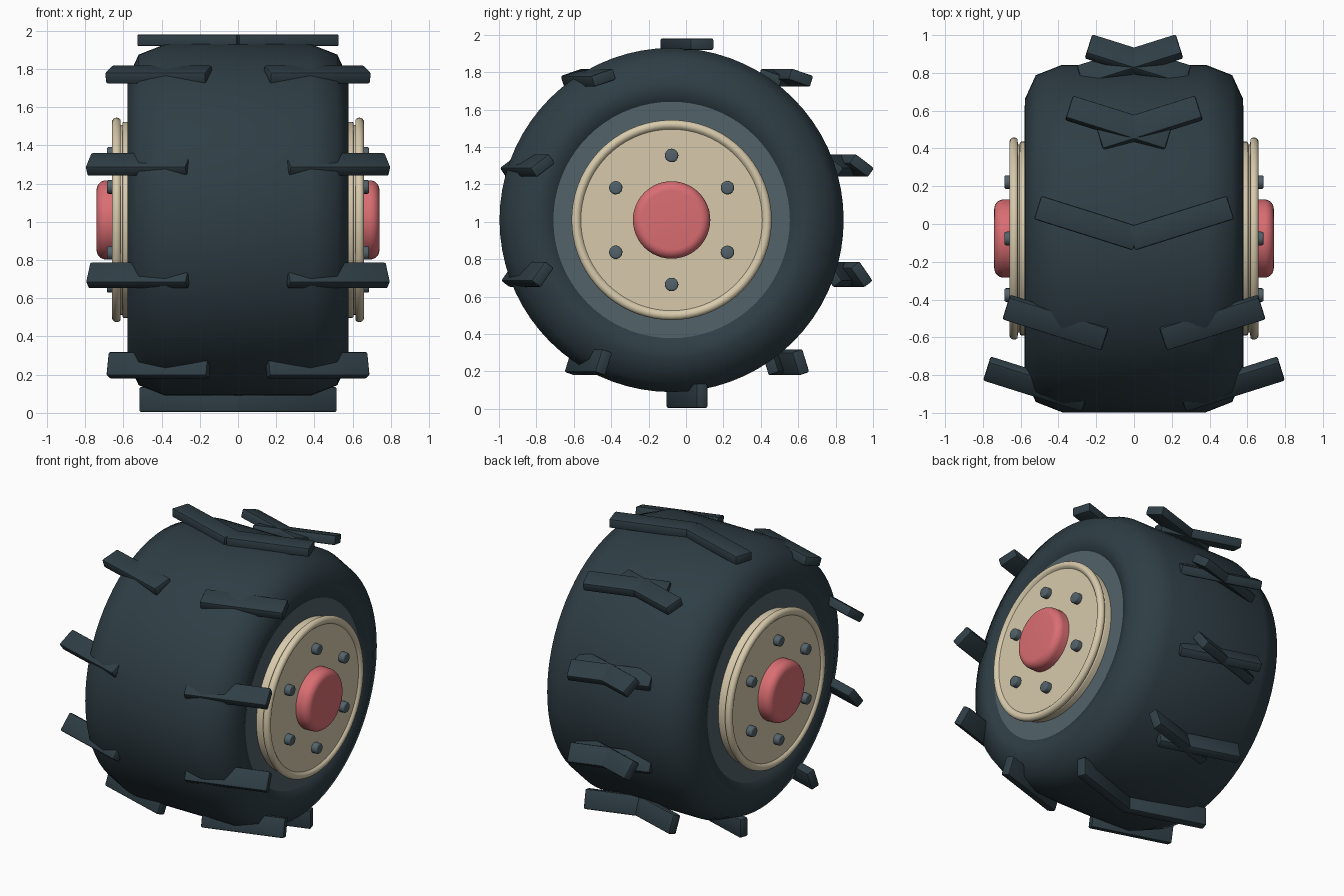
import bpy, bmesh, math
from mathutils import Matrix, Vector

cube = bpy.data.objects.get("Cube")
if cube:
    bpy.data.objects.remove(cube, do_unlink=True)

AXLE = Vector((0, -0.077, 1.01))   # centre of the wheel
STEPS = 72


def material(name, rgb):
    m = bpy.data.materials.new(name)
    m.use_nodes = True
    colour = (*rgb, 1)
    m.diffuse_color = colour
    bsdf = m.node_tree.nodes["Principled BSDF"]
    bsdf.inputs["Base Color"].default_value = colour
    bsdf.inputs["Roughness"].default_value = 0.7
    return m


RUBBER = material("dark rubber", (0.028, 0.048, 0.060))
STEEL = material("slate steel", (0.085, 0.122, 0.144))
CREAM = material("cream paint", (0.68, 0.59, 0.41))
RED = material("coral red", (0.70, 0.155, 0.17))


def finish(bm, name, mat, angle=None):
    """Turn a bmesh into a shaded object; no angle means fully smooth."""
    bmesh.ops.recalc_face_normals(bm, faces=bm.faces)
    mesh = bpy.data.meshes.new(name)
    bm.to_mesh(mesh)
    bm.free()
    mesh.materials.append(mat)
    ob = bpy.data.objects.new(name, mesh)
    bpy.context.collection.objects.link(ob)
    bpy.ops.object.select_all(action="DESELECT")
    ob.select_set(True)
    bpy.context.view_layer.objects.active = ob
    if angle:
        bpy.ops.object.shade_smooth_by_angle(angle=math.radians(angle))
    else:
        bpy.ops.object.shade_smooth()
    return ob


def lathe(name, profile, mat, centre=AXLE, steps=STEPS, closed=False, angle=None):
    """Spin (x, radius) points around the axle direction."""
    bm = bmesh.new()
    verts = [bm.verts.new(centre + Vector((x, 0, r))) for x, r in profile]
    edges = [bm.edges.new(pair) for pair in zip(verts, verts[1:])]
    if closed:
        edges.append(bm.edges.new((verts[-1], verts[0])))
    bmesh.ops.spin(bm, geom=verts + edges, cent=centre, axis=(1, 0, 0),
                   angle=math.tau, steps=steps, use_duplicate=False)
    bmesh.ops.remove_doubles(bm, verts=bm.verts, dist=0.0005)
    return finish(bm, name, mat, angle)


def arc(x, r, radius, start, end, n=6):
    """Points of a rounded corner in (x, radius) space."""
    steps = [math.radians(start + (end - start) * i / n) for i in range(n + 1)]
    return [(x + radius * math.cos(a), r + radius * math.sin(a)) for a in steps]


# Tyre: one side of the section, mirrored across the middle
half = [(0.38, 0.92), (0.52, 0.865), (0.577, 0.74), (0.579, 0.69),
        (0.55, 0.62), (0.48, 0.57)]
lathe("tyre", [(-x, r) for x, r in reversed(half)] + half, RUBBER, closed=True)

# Steel drum filling the tyre
lathe("rim_drum", [(-0.555, 0), (-0.555, 0.64), (0.555, 0.64), (0.555, 0)],
      STEEL, angle=30)

for side, label in ((1, "left"), (-1, "right")):
    def flip(points):
        return [(side * x, r) for x, r in points]

    # Cream wheel plate with a rounded bead around its edge
    plate = ([(0.53, 0), (0.53, 0.513)] + arc(0.595, 0.503, 0.01, 90, 0, 3)
             + [(0.605, 0.497), (0.615, 0.497)] + arc(0.635, 0.51, 0.025, 140, -50, 12)
             + [(0.645, 0.485), (0.645, 0)])
    lathe(label + "_wheel_plate", flip(plate), CREAM, angle=35)

    # Red hub cap
    hub = [(0.62, 0), (0.62, 0.207)] + arc(0.69, 0.157, 0.05, 90, 0, 8) + [(0.74, 0)]
    lathe(label + "_hub_cap", flip(hub), RED, steps=48, angle=40)

    # Ring of six bolts
    for i in range(6):
        a = math.tau * i / 6
        spot = AXLE + 0.345 * Vector((0, math.sin(a), math.cos(a)))
        bolt = [(0.63, 0), (0.63, 0.036)] + arc(0.676, 0.026, 0.01, 90, 0, 3) + [(0.686, 0)]
        lathe(f"{label}_bolt_{i + 1}", flip(bolt), STEEL, centre=spot, steps=16, angle=40)

    # Tread lugs: a ring of ten bars around a slanted axis, turning half as fast
    lean = Matrix.Rotation(side * math.radians(17.5), 4, "Z")
    place = Matrix.Translation((side * 0.248, 0.005, 1.01))
    for i in range(10):
        a = math.tau * (i if i <= 5 else i - 10) / 10
        bm = bmesh.new()
        bmesh.ops.create_cube(bm, size=1, matrix=Matrix.Diagonal((0.55, 0.13, 0.062, 1)))
        bmesh.ops.bevel(bm, geom=bm.edges[:], offset=0.01, segments=2,
                        profile=0.5, affect="EDGES")
        spot = Matrix.Translation((0, 0.94 * math.sin(a), 0.94 * math.cos(a)))
        turn = Matrix.Rotation(-a / 2, 4, "X")
        bm.transform(place @ lean @ spot @ turn)
        finish(bm, f"{label}_tread_lug_{i + 1}", RUBBER, angle=40)
